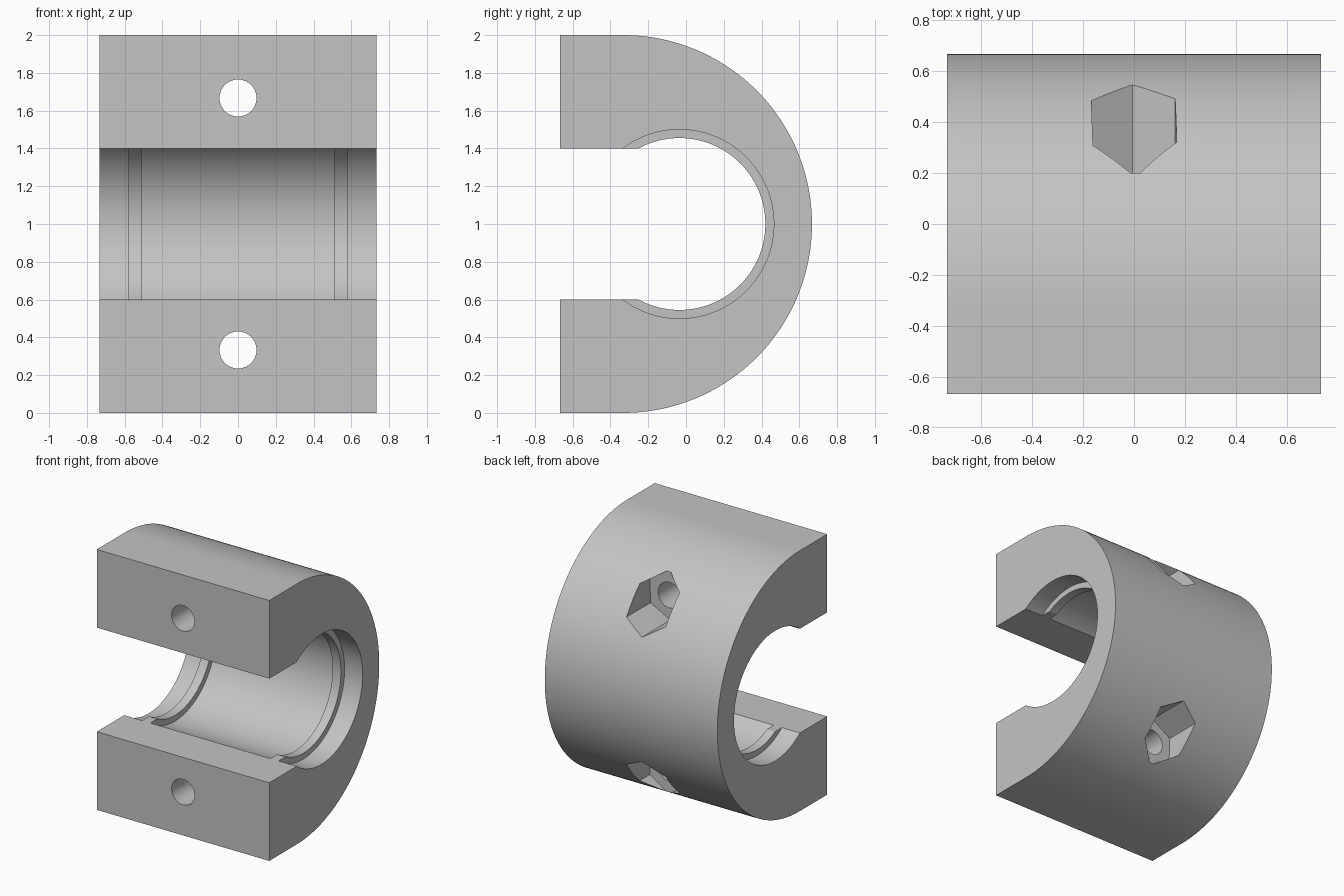
import bpy, bmesh, math
from mathutils import Matrix, Vector

cube = bpy.data.objects.get("Cube")
if cube:
    bpy.data.objects.remove(cube, do_unlink=True)

# Dimensions
HALF_W, FRONT = 0.733, -0.667
OUTER_Y, BORE_Y, MID_Z = -0.333, -0.035, 1.0
BOLT_Z = 0.667

grey = bpy.data.materials.new("plain grey")
grey.use_nodes = True
colour = (0.55, 0.55, 0.55, 1)
grey.diffuse_color = colour
grey.node_tree.nodes["Principled BSDF"].inputs["Base Color"].default_value = colour


def add_object(name, bm):
    bmesh.ops.recalc_face_normals(bm, faces=bm.faces)
    mesh = bpy.data.meshes.new(name)
    bm.to_mesh(mesh)
    bm.free()
    mesh.materials.append(grey)
    obj = bpy.data.objects.new(name, mesh)
    bpy.context.collection.objects.link(obj)
    return obj


def prism(name, sides, radius, centre, length, rotation):
    bm = bmesh.new()
    matrix = Matrix.Translation(centre) @ rotation
    bmesh.ops.create_cone(bm, cap_ends=True, segments=sides, radius1=radius,
                          radius2=radius, depth=length, matrix=matrix)
    return add_object(name, bm)


def box(name, low, high):
    low, high = Vector(low), Vector(high)
    bm = bmesh.new()
    matrix = Matrix.Translation((low + high) / 2) @ Matrix.Diagonal((*(high - low), 1))
    bmesh.ops.create_cube(bm, size=1, matrix=matrix)
    return add_object(name, bm)


# Body: D-shaped profile extruded along x
bm = bmesh.new()
points = [(FRONT, 0), (FRONT, 2)]
for i in range(97):
    a = math.pi / 2 - math.pi * i / 96
    points.append((OUTER_Y + math.cos(a), MID_Z + math.sin(a)))
face = bm.faces.new([bm.verts.new((-HALF_W, y, z)) for y, z in points])
extruded = bmesh.ops.extrude_face_region(bm, geom=[face])["geom"]
bmesh.ops.translate(bm, vec=(2 * HALF_W, 0, 0),
                    verts=[v for v in extruded if isinstance(v, bmesh.types.BMVert)])
body = add_object("clamp_body", bm)

# Bore cutters: wide bore interrupted by two thin retaining ribs
along_x = Matrix.Rotation(math.pi / 2, 4, "Y")
cutters = [prism("rib_bore_cutter", 128, 0.455, (0, BORE_Y, MID_Z), 2, along_x)]
for name, x0, x1 in (("left_bore_cutter", 0.58, 0.9), ("middle_bore_cutter", -0.51, 0.51),
                     ("right_bore_cutter", -0.9, -0.58)):
    cutters.append(prism(name, 128, 0.5, ((x0 + x1) / 2, BORE_Y, MID_Z), x1 - x0, along_x))

# Front slot
cutters.append(box("slot_cutter", (-1, -1, 0.6), (1, BORE_Y, 1.4)))

# Bolt holes and hexagonal nut pockets, mirrored above and below
along_y = Matrix.Rotation(-math.pi / 2, 4, "X")
for side, sign in (("upper", 1), ("lower", -1)):
    z = MID_Z + sign * BOLT_Z
    cutters.append(prism(side + "_hole_cutter", 48, 0.098, (0, 0, z), 2, along_y))
    twist = Matrix.Rotation(sign * math.radians(2), 4, "Y")
    cutters.append(prism(side + "_pocket_cutter", 6, 0.19, (0, 0.6, z), 0.8, twist @ along_y))

for cutter in cutters:
    cutter.hide_render = True
    cutter.hide_viewport = True
    cut = body.modifiers.new(cutter.name, "BOOLEAN")
    cut.operation = "DIFFERENCE"
    cut.solver = "EXACT"
    cut.object = cutter

# Bake the cuts, then drop the cutters
bpy.context.view_layer.update()
evaluated = body.evaluated_get(bpy.context.evaluated_depsgraph_get())
finished = bpy.data.meshes.new_from_object(evaluated)
body.modifiers.clear()
body.data = finished
for cutter in cutters:
    bpy.data.objects.remove(cutter, do_unlink=True)

bpy.ops.object.select_all(action="DESELECT")
body.select_set(True)
bpy.context.view_layer.objects.active = body
bpy.ops.object.shade_smooth_by_angle(angle=math.radians(25))
